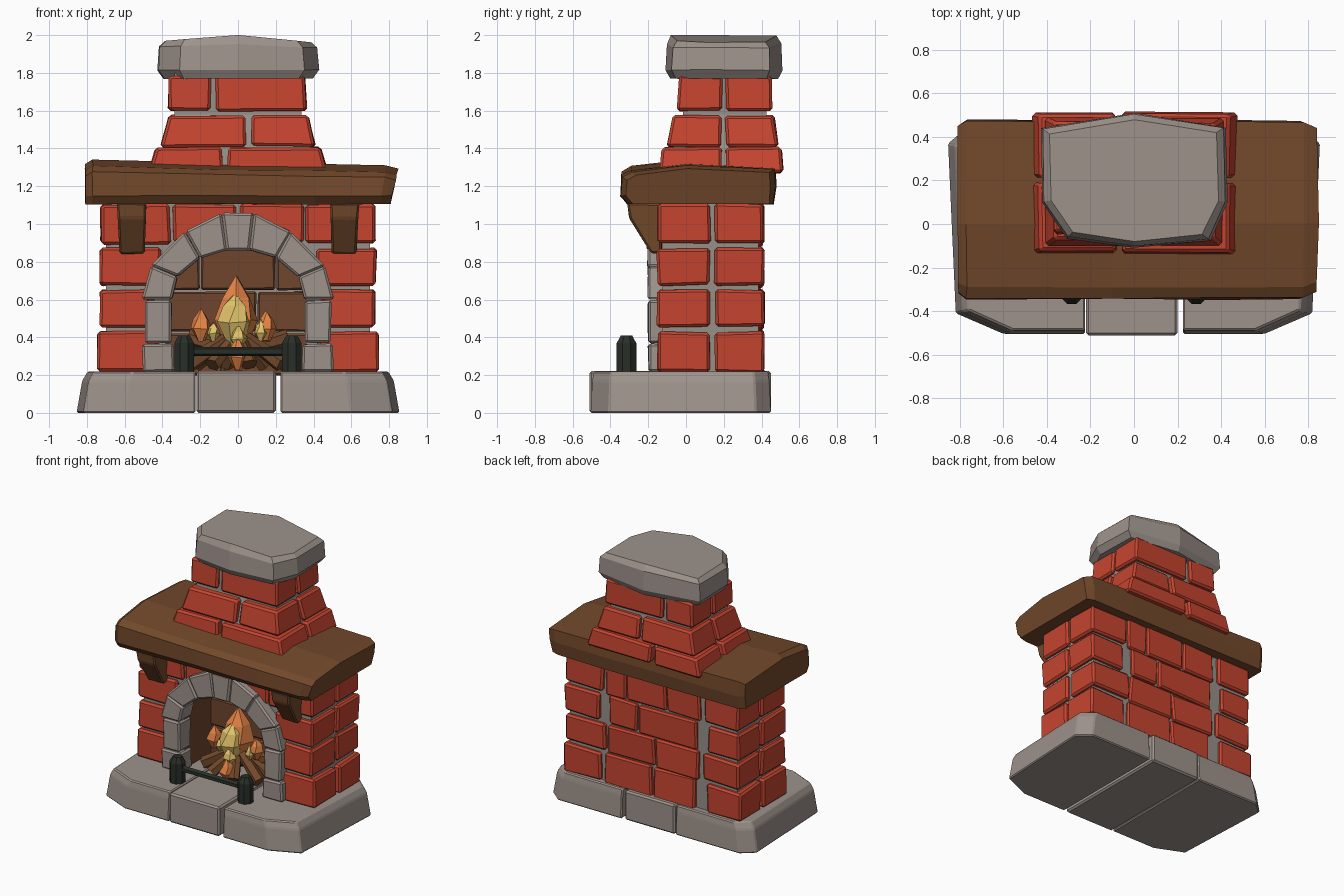
import bpy, bmesh, math, random
from mathutils import Vector

if "Cube" in bpy.data.objects:
    bpy.data.objects.remove(bpy.data.objects["Cube"])

random.seed(4)


def material(name, rgb):
    m = bpy.data.materials.new(name)
    m.diffuse_color = (*rgb, 1)
    m.use_nodes = True
    m.node_tree.nodes["Principled BSDF"].inputs["Base Color"].default_value = m.diffuse_color
    return m


BRICK = material("red brick", (0.56, 0.058, 0.029))
STONE = material("grey stone", (0.34, 0.29, 0.26))
MORTAR = material("mortar", (0.31, 0.28, 0.25))
WOOD = material("brown wood", (0.17, 0.066, 0.024))
FIREBRICK = material("sooty firebrick", (0.16, 0.06, 0.026))
IRON = material("black iron", (0.022, 0.028, 0.022))
ORANGE = material("orange flame", (0.78, 0.23, 0.06))
YELLOW = material("yellow flame", (0.78, 0.56, 0.15))


def loft(name, rings, mat, bevel=0.0, jitter=0.0):
    """Skin matching rings of points, cap both ends, roughen and chamfer."""
    bm = bmesh.new()
    r = lambda: random.uniform(-jitter, jitter)
    rows = [[bm.verts.new((x + r(), y + r(), z + r())) for x, y, z in ring] for ring in rings]
    n = len(rows[0])
    for a, b in zip(rows, rows[1:]):
        for i in range(n):
            bm.faces.new((a[i], a[(i + 1) % n], b[(i + 1) % n], b[i]))
    bm.faces.new(rows[0][::-1])
    bm.faces.new(rows[-1])
    bmesh.ops.recalc_face_normals(bm, faces=bm.faces)
    if bevel:
        bmesh.ops.bevel(bm, geom=bm.edges[:], offset=bevel, segments=1, affect='EDGES', clamp_overlap=True)
    me = bpy.data.meshes.new(name)
    bm.to_mesh(me)
    bm.free()
    me.materials.append(mat)
    ob = bpy.data.objects.new(name, me)
    bpy.context.collection.objects.link(ob)
    return ob


def rect(x0, x1, y0, y1, z):
    return [(x0, y0, z), (x1, y0, z), (x1, y1, z), (x0, y1, z)]


def box(name, x0, x1, y0, y1, z0, z1, mat, bevel=0.014, jitter=0.006):
    return loft(name, [rect(x0, x1, y0, y1, z0), rect(x0, x1, y0, y1, z1)], mat, bevel, jitter)


def prism_y(name, pts, y0, y1, mat, bevel=0.0, jitter=0.0):
    return loft(name, [[(x, y, z) for x, z in pts] for y in (y0, y1)], mat, bevel, jitter)


def rod(name, p0, p1, r0, r1, sides, mat, bevel=0.0, jitter=0.0):
    p0, p1 = Vector(p0), Vector(p1)
    q = (p1 - p0).to_track_quat('Z', 'Y')
    ring = lambda c, r: [c + q @ Vector((r * math.cos(t), r * math.sin(t), 0))
                         for t in (2 * math.pi * (i + .5) / sides for i in range(sides))]
    return loft(name, [ring(p0, r0), ring(p1, r1)], mat, bevel, jitter)


# Hearth: two chamfered end slabs and a proud middle slab
left = [(-.225, -.505), (-.60, -.505), (-.82, -.41), (-.855, .37), (-.76, .45), (-.225, .45)]
for s, name in ((1, "hearth_left"), (-1, "hearth_right")):
    ring = lambda k, z: [(s * x * (k if x < -.3 else 1), y * (k + 1) / 2, z) for x, y in left]
    loft(name, [ring(1, 0), ring(.965, .17), ring(.93, .22)], STONE, .008)
box("hearth_middle", -.22, .2, -.512, .45, 0, .222, STONE, .012, 0)

# Mortar core with arched opening, sooty on the inside
inner = [(.35, .6), (.32, .72), (.2, .82), (.06, .86)]
outer = [(.51, .6), (.46, .78), (.28, .96), (.085, 1.06)]
half = [(.36, .2)] + [(x + .01, z + .01) for x, z in inner]
arch = half + [(-x, z) for x, z in half[::-1]]
core = prism_y("mortar_core", [(.70, .2)] + arch + [(-.70, .2), (-.70, 1.12), (.70, 1.12)], -.125, .385, MORTAR)
core.data.materials.append(FIREBRICK)
for p in core.data.polygons:
    if abs(p.center.x) < .4 and .25 < p.center.z < .9 and abs(p.normal.y) < .5:
        p.material_index = 1
box("mortar_back", -.45, .45, .25, .383, .2, 1.1, MORTAR, 0, 0)

# Firebox back bricks
for z0, z1, cuts in ((.2, .42, (-.38, -.08, .38)), (.43, .64, (-.38, .1, .38)), (.65, .87, (-.38, -.2, .2, .38))):
    for a, b in zip(cuts, cuts[1:]):
        box("firebox_brick", a + .004, b - .004, .19, .27, z0, z1, FIREBRICK, .01, .003)

# Body bricks: four courses of corner blocks, with running bond across the back
courses = [(.215, .43, .742), (.455, .65, .728), (.675, .87, .732), (.895, 1.105, .725)]
back_cuts = [(-.36, 0, .4), (-.39, -.02, .38), (-.38, .12, .36), (-.40, -.12, .22, .40)]
for i, (z0, z1, w) in enumerate(courses):
    xi = (.42, .44, .41, .36)[i]
    bi = (.46, .42, .47, .44)[i]
    for s in (-1, 1):
        a, b = sorted((s * xi, s * w))
        box("front_corner_brick", a, b, -.152, .128, z0, z1, BRICK)
        a, b = sorted((s * (bi if s < 0 else bi - .03), s * w))
        box("back_corner_brick", a, b, .155, .412, z0, z1, BRICK)
    for a, b in zip(back_cuts[i], back_cuts[i][1:]):
        box("back_brick", a + .006, b - .006, .3, .408, z0 - .012, z1 + .008, BRICK, .012, .008)
for a, b in ((-.345, -.01), (.01, .345)):
    box("lintel_brick", a, b, -.145, .05, .9, 1.105, BRICK)

# Stone arch: stacked legs, voussoirs and keystone
for s in (-1, 1):
    for z0, z1, x0, x1 in ((.215, .365, .34, .505), (.37, .595, .352, .492)):
        a, b = sorted((s * x0, s * x1))
        box("arch_leg_stone", a, b, -.2, -.06, z0, z1, STONE, .012, .004)
    for i in range(3):
        quad = [inner[i], outer[i], outer[i + 1], inner[i + 1]]
        prism_y("arch_stone", [(s * x, z) for x, z in quad], -.203, -.06, STONE, .012, .003)
(ix, iz), (ox, oz) = inner[-1], outer[-1]
prism_y("keystone", [(-ix, iz), (ix, iz), (ox, oz), (-ox, oz)], -.21, -.06, STONE, .013, .002)

# Wooden mantel: rough beam lofted along x
beam = [(-.31, 1.105), (-.345, 1.15), (-.34, 1.26), (-.29, 1.29), (0, 1.325), (.47, 1.30), (.478, 1.2), (.465, 1.105)]


def beam_ring(x, k, dz, lean):
    return [(x + lean * (z - 1.2), .07 + (y - .07) * k, z + (dz if z > 1.2 else 0)) for y, z in beam]


loft("mantel", [beam_ring(-.808, .94, -.01, -.02), beam_ring(-.77, 1, .015, .02), beam_ring(-.1, 1, .0, 0),
                beam_ring(.4, 1.0, -.005, 0), beam_ring(.765, .99, -.012, .15), beam_ring(.825, .93, -.03, .18)],
     WOOD, 0, .004)

# Corbels under the mantel
side = [(-.31, 1.11), (-.30, 1.03), (-.185, .845), (-.13, .84), (-.13, 1.11)]
for s in (-1, 1):
    loft("corbel", [[(s * (x + (z - 1) * t), y, z) for y, z in side] for x, t in ((.49, -.03), (.635, .06))],
         WOOD, .01, .003)

# Chimney: mortar core and three tapering courses of four bricks
loft("chimney_core", [rect(-.41, .41, -.09, .46, 1.25), rect(-.385, .385, -.07, .45, 1.4),
                      rect(-.335, .335, -.015, .425, 1.58), rect(-.335, .335, -.015, .425, 1.8)], MORTAR)
stack = [(1.27, 1.405, (-.475, .475, -.14, .515), (-.435, .435, -.125, .505), -.07),
         (1.41, 1.575, (-.41, .41, -.105, .49), (-.365, .37, -.07, .465), .055),
         (1.60, 1.785, (-.37, .365, -.045, .455), (-.365, .355, -.035, .45), -.13)]
for z0, z1, lo, hi, cut in stack:
    for right in (0, 1):
        for back in (0, 1):
            rings = []
            for (x0, x1, y0, y1), z in ((lo, z0), (hi, z1)):
                xs = (cut + .013, x1) if right else (x0, cut - .013)
                ys = (.21, y1) if back else (y0, .19)
                rings.append(rect(*xs, *ys, z))
            loft("chimney_brick", rings, BRICK, .014, .005)

# Chimney cap: rough stone slab
plan = [(-.43, .44), (0, .51), (.42, .445), (.43, .1), (.35, -.075), (0, -.11), (-.31, -.065), (-.42, .1)]


def cap_ring(z, k, crown=0):
    return [(x * k, .2 + (y - .2) * k, z + crown * (1 - abs(x) / .43) - crown * .3 * x) for x, y in plan]


loft("chimney_cap", [cap_ring(1.77, .92), cap_ring(1.815, 1), cap_ring(1.935, .98, .02), cap_ring(1.965, .9, .033)],
     STONE, 0, .003)

# Andirons: two octagonal posts and a bar
for s in (-1, 1):
    x = s * .285
    loft("andiron_post", [[(x + r * math.cos(t), -.315 + r * math.sin(t), z)
                           for t in (math.pi * (i + .5) / 4 for i in range(8))]
                          for z, r in ((.215, .056), (.37, .056), (.41, .032))], IRON)
rod("andiron_bar", (-.26, -.315, .325), (.26, -.315, .325), .024, .024, 6, IRON)

# Logs: leaning pile around the fire
for i in range(8):
    t = 2 * math.pi * (i + .3) / 8
    rod("log", (.27 * math.cos(t), .01 + .15 * math.sin(t), .255), (.04 * math.cos(t), .01 + .03 * math.sin(t), .40),
        .045, .036, 6, WOOD, 0, .006)
for s in (-1, 1):
    rod("crossed_log", (s * .26, .08, .40), (-s * .02, .02, .32), .042, .04, 6, WOOD, 0, .005)


# Flames: faceted teardrops
def flame(name, x, y, z0, z1, r, mat, sides=5, belly=.4):
    h = z1 - z0
    ring = lambda z, k, tw: [(x + r * k * math.cos(tw + 2 * math.pi * i / sides),
                              y + r * k * math.sin(tw + 2 * math.pi * i / sides), z) for i in range(sides)]
    loft(name, [ring(z0, .3, 0), ring(z0 + h * belly, 1, .2), ring(z0 + h * (belly + .28), .72, .5),
                ring(z1, .03, .5)], mat, 0, .004)


flame("main_flame", -.01, .02, .30, .725, .115, ORANGE, 6, .45)
flame("inner_flame", -.015, -.045, .33, .63, .095, YELLOW, 6, .5)
flame("left_flame", -.195, 0, .38, .55, .06, ORANGE)
flame("right_flame", .15, 0, .38, .54, .055, ORANGE)
flame("left_glow", -.13, -.02, .38, .48, .035, YELLOW)
flame("right_glow", .12, -.03, .38, .49, .035, YELLOW)
flame("front_glow", 0, -.10, .34, .47, .05, YELLOW)
flame("front_flame", 0, -.13, .225, .40, .055, ORANGE)
